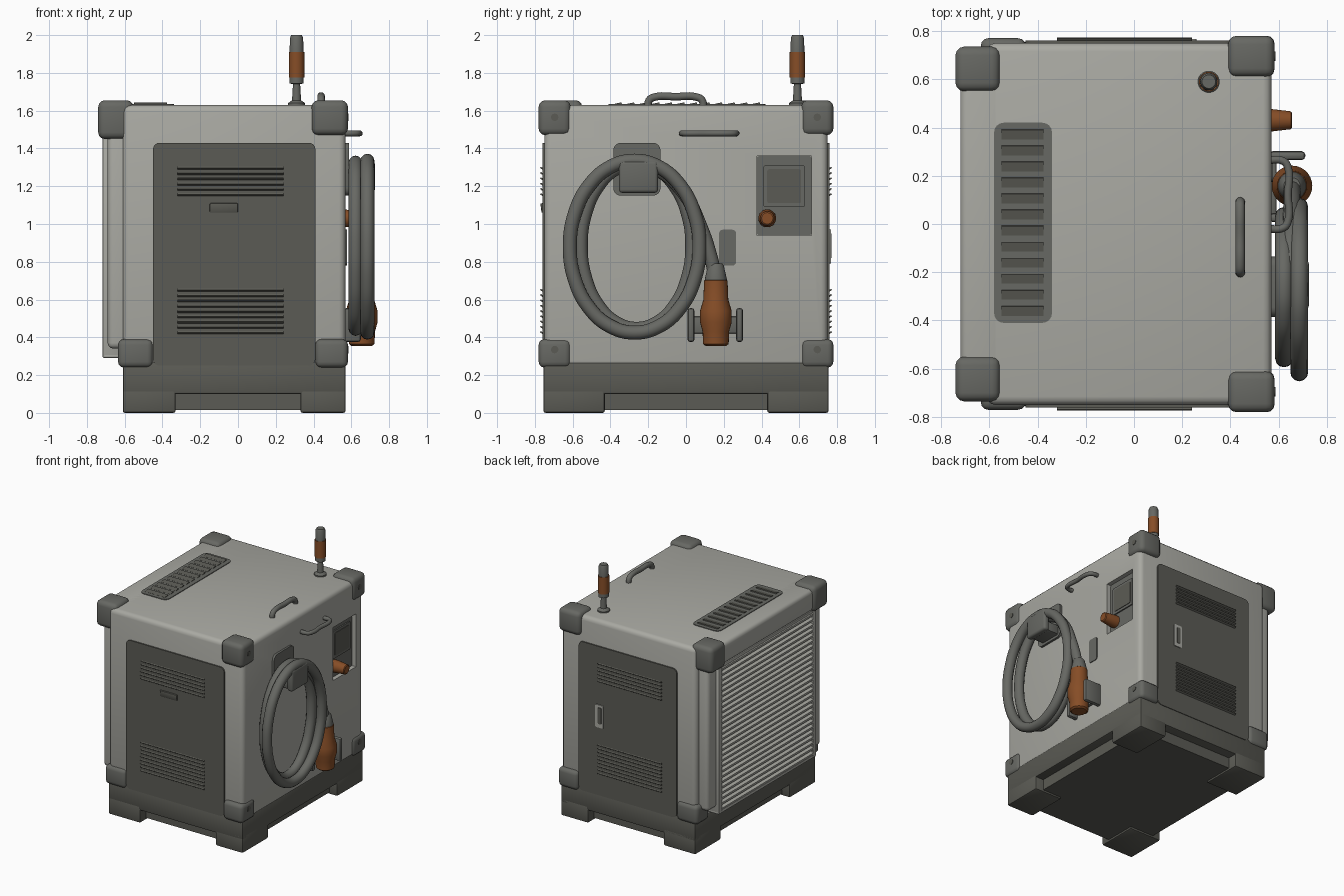
import bpy, bmesh, math
from mathutils import Matrix, Vector

if "Cube" in bpy.data.objects:
    bpy.data.objects.remove(bpy.data.objects["Cube"])


def material(name, rgb):
    m = bpy.data.materials.new(name)
    m.diffuse_color = (*rgb, 1)
    m.use_nodes = True
    m.node_tree.nodes["Principled BSDF"].inputs["Base Color"].default_value = m.diffuse_color
    return m


LIGHT = material("light_grey", (0.40, 0.40, 0.365))
DARK = material("dark_grey", (0.105, 0.105, 0.09))
GREY = material("mid_grey", (0.135, 0.138, 0.125))
ORANGE = material("burnt_orange", (0.24, 0.075, 0.02))


def finish(bm, name, mat, angle=35):
    bmesh.ops.recalc_face_normals(bm, faces=bm.faces)
    me = bpy.data.meshes.new(name)
    bm.to_mesh(me)
    bm.free()
    me.materials.append(mat)
    me.shade_smooth()
    me.set_sharp_from_angle(angle=math.radians(angle))
    ob = bpy.data.objects.new(name, me)
    bpy.context.collection.objects.link(ob)
    return ob


def box(name, x, y, z, mat, bevel=0.0, seg=2, tilt=None):
    """Box from (min, max) ranges; tilt = (angle, axis) about its centre."""
    bm = bmesh.new()
    bmesh.ops.create_cube(bm, size=1)
    size = [abs(r[1] - r[0]) for r in (x, y, z)]
    mid = Vector([(r[0] + r[1]) / 2 for r in (x, y, z)])
    bmesh.ops.scale(bm, vec=size, verts=bm.verts)
    if bevel:
        bmesh.ops.bevel(bm, geom=bm.edges[:], offset=bevel, segments=seg,
                        profile=0.5, affect='EDGES')
    if tilt:
        bm.transform(Matrix.Rotation(tilt[0], 4, tilt[1]))
    bmesh.ops.translate(bm, vec=mid, verts=bm.verts)
    return finish(bm, name, mat)


def plate(name, axis, u, v, at, depth, radius, mat):
    """Rounded-corner plate facing along axis, starting at 'at' with signed depth."""
    bm = bmesh.new()
    pts = []
    for k, (cu, cv) in enumerate([(u[1] - radius, v[1] - radius), (u[0] + radius, v[1] - radius),
                                  (u[0] + radius, v[0] + radius), (u[1] - radius, v[0] + radius)]):
        for i in range(5):
            a = math.pi / 2 * (k + i / 4)
            p = [cu + radius * math.cos(a), cv + radius * math.sin(a)]
            p.insert(axis, at)
            pts.append(bm.verts.new(p))
    f = bm.faces.new(pts)
    ext = bmesh.ops.extrude_face_region(bm, geom=[f])
    d = Vector((0, 0, 0))
    d[axis] = depth
    bmesh.ops.translate(bm, vec=d, verts=[g for g in ext['geom'] if isinstance(g, bmesh.types.BMVert)])
    return finish(bm, name, mat)


def lathe(name, profile, origin, mat, along_x=False, n=28):
    """Closed solid of revolution from (radius, height) points."""
    bm = bmesh.new()
    rings = [[bm.verts.new((r * math.cos(2 * math.pi * i / n), r * math.sin(2 * math.pi * i / n), h))
              for i in range(n)] for r, h in profile]
    for a, b in zip(rings, rings[1:]):
        for i in range(n):
            bm.faces.new((a[i], a[(i + 1) % n], b[(i + 1) % n], b[i]))
    bm.faces.new(rings[0])
    bm.faces.new(rings[-1])
    if along_x:
        bm.transform(Matrix.Rotation(math.pi / 2, 4, 'Y'))
    bm.transform(Matrix.Translation(origin))
    return finish(bm, name, mat)


def tube(name, pts, r, mat, closed=False, smooth=True):
    cu = bpy.data.curves.new(name, 'CURVE')
    cu.dimensions = '3D'
    cu.bevel_depth, cu.bevel_resolution, cu.resolution_u = r, 4, 6
    cu.use_fill_caps = True
    s = cu.splines.new('BEZIER')
    s.bezier_points.add(len(pts) - 1)
    for bp, p in zip(s.bezier_points, pts):
        bp.co = p
        bp.handle_left_type = bp.handle_right_type = 'AUTO' if smooth else 'VECTOR'
    s.use_cyclic_u = closed
    cu.materials.append(mat)
    ob = bpy.data.objects.new(name, cu)
    bpy.context.collection.objects.link(ob)
    bpy.ops.object.select_all(action='DESELECT')
    ob.select_set(True)
    bpy.context.view_layer.objects.active = ob
    bpy.ops.object.convert(target='MESH')
    return ob


# Main housing, with a recess cut for the control panel
body = box("housing", (-0.61, 0.57), (-0.75, 0.75), (0.24, 1.63), LIGHT, 0.035, 3)
cutter = box("panel_cutter", (0.53, 0.7), (0.375, 0.665), (0.94, 1.36), LIGHT)
cutter.hide_render = True
mod = body.modifiers.new("recess", 'BOOLEAN')
mod.operation, mod.object = 'DIFFERENCE', cutter
bpy.context.view_layer.objects.active = body
bpy.ops.object.modifier_apply(modifier="recess")
bpy.data.objects.remove(cutter)
box("radiator_housing", (-0.69, -0.55), (-0.71, 0.71), (0.34, 1.60), LIGHT, 0.03, 3)
box("radiator_hood", (-0.72, -0.5), (-0.72, 0.72), (1.46, 1.63), LIGHT, 0.03, 3)

# Base with four feet and shallow fork openings
box("base", (-0.61, 0.57), (-0.755, 0.755), (0.10, 0.27), DARK, 0.012)
box("base_underside", (-0.54, 0.50), (-0.68, 0.68), (0.015, 0.15), DARK)
for x in ((-0.61, -0.33), (0.33, 0.57)):
    for y in ((-0.755, -0.43), (0.43, 0.755)):
        box("foot", x, y, (0, 0.14), DARK, 0.012)

# Corner guards
for s in (-1, 1):
    box("top_left_guard", (-0.74, -0.555), (s * 0.55, s * 0.735), (1.45, 1.655), GREY, 0.035, 3)
    box("top_right_guard", (0.39, 0.582), (s * 0.61, s * 0.78), (1.47, 1.655), GREY, 0.035, 3)
    box("bottom_left_guard", (-0.635, -0.45), (s * 0.61, s * 0.77), (0.24, 0.39), GREY, 0.03, 3)
    box("bottom_right_guard", (0.41, 0.582), (s * 0.61, s * 0.78), (0.24, 0.39), GREY, 0.03, 3)
    for z in (0.335, 1.565):
        lathe("guard_bolt", [(0.02, 0), (0.02, 0.006)], (0.58, s * 0.695, z), DARK, True, 12)

# Front and back doors with slatted vents
for s, side in ((-1, "front"), (1, "back")):
    plate(side + "_door", 1, (-0.45, 0.41), (0.25, 1.43), s * 0.74, s * 0.02, 0.035, DARK)
    for z0, n in ((1.155, 6), (0.425, 9)):
        for i in range(n):
            z = z0 + i * 0.028
            box(side + "_vent_slat", (-0.32, 0.24), (s * 0.754, s * 0.772), (z - 0.004, z + 0.004),
                DARK, tilt=(s * 0.6, 'X'))
box("front_latch", (-0.15, 0.0), (-0.768, -0.75), (1.06, 1.11), DARK, 0.006, tilt=(0.12, 'X'))
plate("back_latch_frame", 1, (0.19, 0.26), (0.79, 0.97), 0.755, 0.012, 0.01, LIGHT)
plate("back_latch", 1, (0.205, 0.235), (0.82, 0.95), 0.76, 0.011, 0.008, DARK)

# Left radiator grille
box("grille_backing", (-0.695, -0.6), (-0.58, 0.58), (0.31, 1.45), DARK)
for i in range(27):
    z = 0.325 + i * 0.0425
    box("grille_slat", (-0.715, -0.69), (-0.575, 0.575), (z - 0.012, z + 0.012), LIGHT, tilt=(-0.35, 'Y'))
for s in (-1, 1):
    box("grille_side_rail", (-0.718, -0.62), (s * 0.57, s * 0.61), (0.29, 1.46), LIGHT, 0.01)
for z in (0.29, 1.44):
    box("grille_cross_rail", (-0.715, -0.62), (-0.61, 0.61), (z, z + 0.025), LIGHT, 0.008)

# Top vent
plate("top_vent", 2, (-0.58, -0.34), (-0.41, 0.42), 1.62, 0.015, 0.04, GREY)
for i in range(12):
    y = -0.36 + i * 0.0665
    box("top_vent_slat", (-0.55, -0.375), (y - 0.02, y + 0.02), (1.632, 1.64), DARK, tilt=(0.2, 'X'))

# Lifting handles on top and right side
tube("top_handle", [(0.44, -0.20, 1.6), (0.44, -0.195, 1.655), (0.44, -0.165, 1.672), (0.44, -0.055, 1.674),
                    (0.44, 0.055, 1.672), (0.44, 0.085, 1.655), (0.44, 0.09, 1.6)], 0.02, GREY)
tube("side_handle", [(0.55, -0.02, 1.48), (0.62, -0.015, 1.48), (0.638, 0.01, 1.48), (0.638, 0.12, 1.48),
                     (0.638, 0.235, 1.48), (0.62, 0.26, 1.48), (0.55, 0.265, 1.48)], 0.016, GREY)

# Beacon mast on top
spot = (0.31, 0.59, 0)
lathe("mast_foot", [(0.045, 1.62), (0.045, 1.64), (0.024, 1.655), (0.019, 1.74), (0.038, 1.745), (0.038, 1.78)], spot, GREY)
lathe("mast_lamp", [(0.041, 1.775), (0.041, 1.91)], spot, ORANGE)
lathe("mast_cap", [(0.037, 1.905), (0.035, 1.985), (0.028, 2.0)], spot, GREY)

# Control panel, screen and knob
plate("control_panel", 0, (0.376, 0.664), (0.941, 1.359), 0.525, 0.012, 0.01, GREY)
plate("screen_bezel", 0, (0.41, 0.63), (1.09, 1.31), 0.535, 0.012, 0.01, GREY)
plate("screen", 0, (0.43, 0.61), (1.11, 1.29), 0.54, 0.011, 0.01, DARK)
lathe("control_knob", [(0.047, -0.04), (0.047, 0.0), (0.037, 0.085), (0.03, 0.09)], (0.565, 0.43, 1.03), ORANGE, True)
plate("side_label_plate", 0, (0.175, 0.265), (0.78, 0.97), 0.565, 0.011, 0.02, GREY)

# Hose hanger
plate("hanger_back", 0, (-0.385, -0.135), (1.15, 1.43), 0.56, 0.027, 0.04, GREY)
box("hanger_arm", (0.57, 0.70), (-0.34, -0.16), (1.17, 1.25), GREY, 0.015)
box("hanger_flap", (0.675, 0.725), (-0.355, -0.148), (1.165, 1.335), GREY, 0.018, 3)

# Coiled hose: two loops and a tail to the plug
for name, x, cy, cz, a, b in (("outer_hose_loop", 0.685, -0.272, 0.88, 0.343, 0.455),
                              ("inner_hose_loop", 0.622, -0.262, 0.885, 0.295, 0.44)):
    ring = [2 * math.pi * i / 16 for i in range(16)]
    tube(name, [(x, cy + a * math.cos(t), cz + b * math.sin(t)) for t in ring], 0.037, GREY, True)
tube("hose_tail", [(0.64, -0.28, 1.31), (0.645, -0.14, 1.28), (0.65, -0.01, 1.16), (0.655, 0.08, 0.98),
                   (0.655, 0.13, 0.83), (0.655, 0.155, 0.72)], 0.036, GREY)

# Plug and its holder
spot = (0.655, 0.158, 0)
lathe("plug_collar", [(0.06, 0.67), (0.058, 0.71), (0.042, 0.78), (0.034, 0.79)], spot, GREY)
lathe("plug", [(0.055, 0.355), (0.068, 0.365), (0.07, 0.43), (0.084, 0.48), (0.084, 0.54), (0.066, 0.60),
               (0.062, 0.70), (0.055, 0.705)], spot, ORANGE)
box("holder_arm_near", (0.56, 0.65), (0.008, 0.045), (0.375, 0.555), GREY, 0.015)
box("holder_arm_far", (0.56, 0.71), (0.265, 0.302), (0.375, 0.555), GREY, 0.015)
box("holder_bridge", (0.56, 0.59), (0.03, 0.28), (0.42, 0.51), GREY, 0.008)
